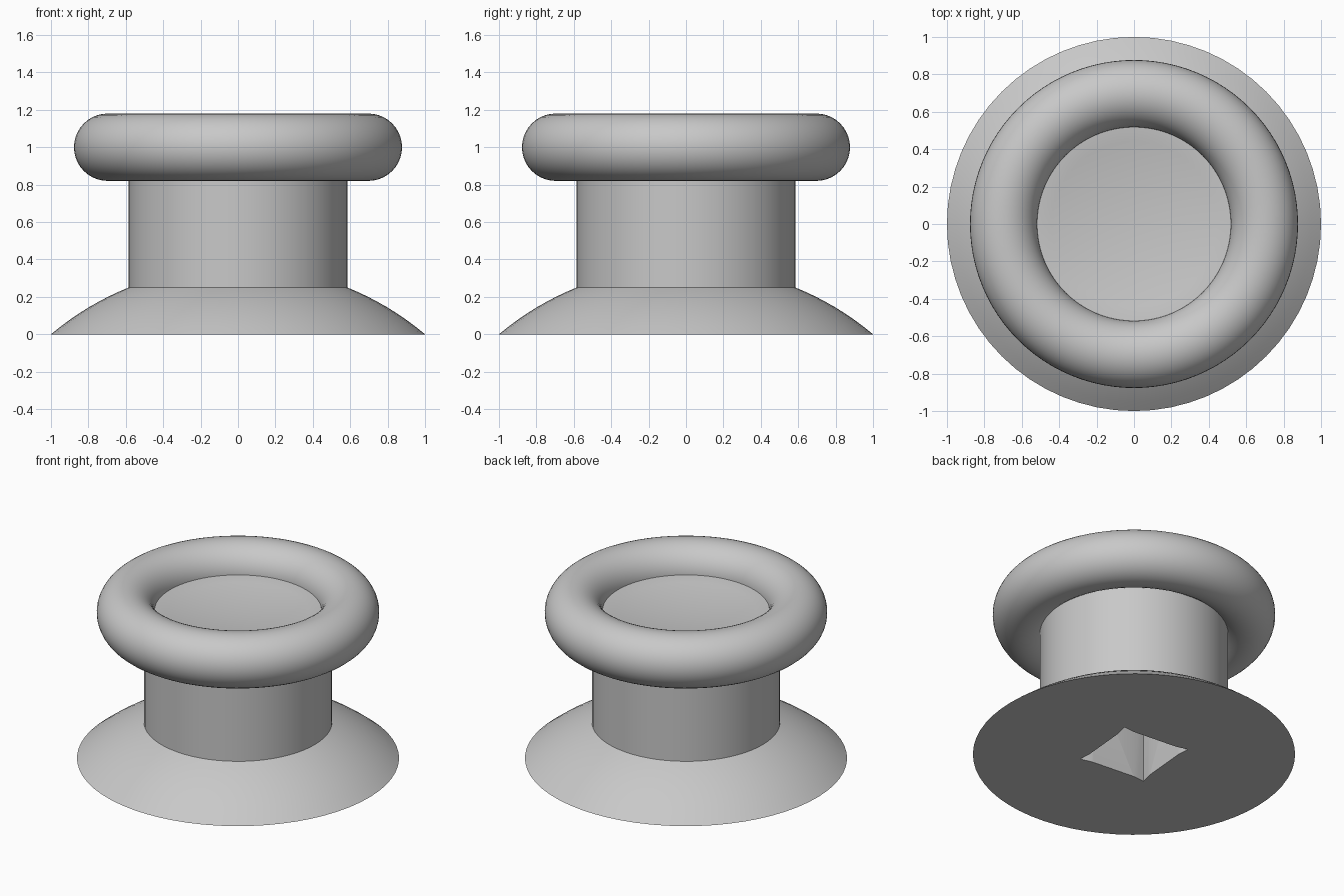
import bpy, bmesh, math

if "Cube" in bpy.data.objects:
    bpy.data.objects.remove(bpy.data.objects["Cube"], do_unlink=True)

SEGMENTS = 64

grey = bpy.data.materials.new("plain_grey")
grey.use_nodes = True
colour = (0.58, 0.58, 0.58, 1)
grey.diffuse_color = colour
grey.node_tree.nodes["Principled BSDF"].inputs["Base Color"].default_value = colour


def add_object(name, bm):
    bmesh.ops.recalc_face_normals(bm, faces=bm.faces[:])
    mesh = bpy.data.meshes.new(name)
    bm.to_mesh(mesh)
    bm.free()
    mesh.materials.append(grey)
    obj = bpy.data.objects.new(name, mesh)
    bpy.context.collection.objects.link(obj)
    return obj


def lathe(name, profile):
    """Spin (radius, height) points around the z axis."""
    bm = bmesh.new()
    verts = [bm.verts.new((r, 0, z)) for r, z in profile]
    edges = [bm.edges.new(pair) for pair in zip(verts, verts[1:])]
    bmesh.ops.spin(bm, geom=verts + edges, cent=(0, 0, 0), axis=(0, 0, 1),
                   angle=math.tau, steps=SEGMENTS)
    bmesh.ops.remove_doubles(bm, verts=bm.verts[:], dist=0.0001)
    return add_object(name, bm)


def select_only(obj):
    bpy.ops.object.select_all(action='DESELECT')
    obj.select_set(True)
    bpy.context.view_layer.objects.active = obj


# Body: domed foot, straight stem and shallow dished top
FOOT_CENTRE, STEM_R = 1.19, 0.585
foot_r = math.hypot(1, FOOT_CENTRE)
profile = [(0, 0)]
for i in range(9):
    r = 1 + (STEM_R - 1) * i / 8
    profile.append((r, math.sqrt(foot_r ** 2 - r ** 2) - FOOT_CENTRE))
profile.append((STEM_R, 1.015))
for i in range(7):
    t = 1 - i / 6
    profile.append((0.53 * t, 0.965 + 0.05 * t * t))
body = lathe("foot_and_stem", profile)

# Square socket with pointed corners, cut up into the foot
bm = bmesh.new()
outline = []
for corner in range(4):
    for offset, radius in ((-10.5, 0.275), (0, 0.34), (10.5, 0.275)):
        a = math.radians(40 + 90 * corner + offset)
        outline.append(bm.verts.new((radius * math.cos(a), radius * math.sin(a), -0.1)))
floor = bm.faces.new(outline)
top = bmesh.ops.extrude_face_region(bm, geom=[floor])
bmesh.ops.translate(bm, vec=(0, 0, 0.75),
                    verts=[v for v in top["geom"] if isinstance(v, bmesh.types.BMVert)])
cutter = add_object("socket_cutter", bm)
cutter.hide_render = True

cut = body.modifiers.new("socket", 'BOOLEAN')
cut.operation = 'DIFFERENCE'
cut.solver = 'EXACT'
cut.object = cutter
select_only(body)
bpy.ops.object.modifier_apply(modifier=cut.name)
bpy.data.objects.remove(cutter, do_unlink=True)
bpy.ops.object.shade_smooth_by_angle(angle=math.radians(20))

# Rounded grip ring around the top
bpy.ops.mesh.primitive_torus_add(major_radius=0.697, minor_radius=0.18,
                                 major_segments=96, minor_segments=40,
                                 location=(0, 0, 1))
ring = bpy.context.object
ring.name = "grip_ring"
ring.data.materials.append(grey)
select_only(ring)
bpy.ops.object.shade_smooth()
